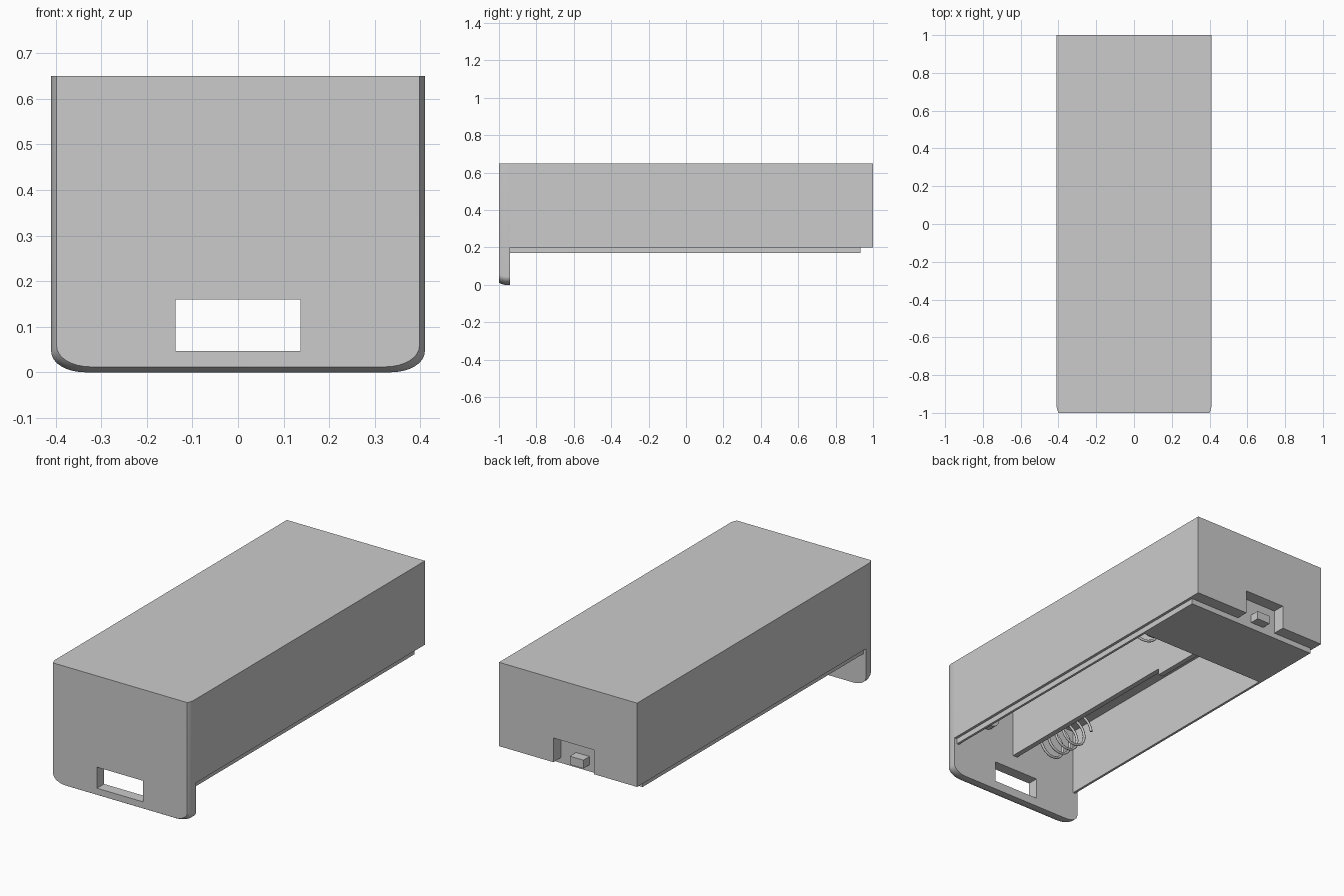
import bpy, bmesh, math

old = bpy.data.objects.get("Cube")
if old:
    bpy.data.objects.remove(old)

grey = bpy.data.materials.new("plain grey")
grey.use_nodes = True
colour = (0.6, 0.6, 0.6, 1)
grey.diffuse_color = colour
grey.node_tree.nodes["Principled BSDF"].inputs["Base Color"].default_value = colour


def finish(name, bm):
    bmesh.ops.recalc_face_normals(bm, faces=bm.faces)
    mesh = bpy.data.meshes.new(name)
    bm.to_mesh(mesh)
    bm.free()
    mesh.materials.append(grey)
    ob = bpy.data.objects.new(name, mesh)
    bpy.context.collection.objects.link(ob)
    return ob


def box(name, x, y, z):
    bm = bmesh.new()
    bmesh.ops.create_cube(bm, size=1)
    for v in bm.verts:
        for i, (lo, hi) in enumerate((x, y, z)):
            v.co[i] = lo if v.co[i] < 0 else hi
    return finish(name, bm)


def combine(target, other, operation):
    mod = target.modifiers.new(operation, 'BOOLEAN')
    mod.object, mod.operation, mod.solver = other, operation, 'EXACT'
    bpy.context.view_layer.objects.active = target
    bpy.ops.object.modifier_apply(modifier=mod.name)
    bpy.data.objects.remove(other)


def outline(inset):
    """Front plate outline: square top, rounded lower corners."""
    w, rx, rz, n = 0.41 - inset, 0.075, 0.045, 8
    right = [(w, 0.65)]
    for i in range(n + 1):
        a = math.pi / 2 * i / n
        right.append((w - rx + rx * math.cos(a), inset + rz - rz * math.sin(a)))
    return right + [(-x, z) for x, z in reversed(right)]


# Front plate with a softened front edge
bm = bmesh.new()
rings = []
for y, inset in ((-1, 0.012), (-0.99, 0.006), (-0.967, 0), (-0.93, 0)):
    rings.append([bm.verts.new((x, y, z)) for x, z in outline(inset)])
count = len(rings[0])
for a, b in zip(rings, rings[1:]):
    for i in range(count):
        j = (i + 1) % count
        bm.faces.new((a[i], a[j], b[j], b[i]))
bm.faces.new(rings[0])
bm.faces.new(rings[-1])
plate = finish("front_plate", bm)
combine(plate, box("slot", (-0.137, 0.137), (-1.1, -0.8), (0.047, 0.16)), 'DIFFERENCE')

# Housing with lower lip, two cell bays and rear notch
housing = box("housing", (-0.41, 0.41), (-0.94, 1), (0.2, 0.65))
combine(housing, box("lip", (-0.395, 0.395), (-0.94, 0.933), (0.17, 0.4)), 'UNION')
combine(housing, box("bays", (-0.382, 0.382), (-0.98, 0.54), (0.1, 0.53)), 'DIFFERENCE')
combine(housing, box("notch", (-0.155, 0.088), (0.933, 1.1), (0.1, 0.33)), 'DIFFERENCE')
combine(plate, box("rear_trim", (-0.5, 0.5), (-0.94, -0.8), (-0.1, 0.8)), 'DIFFERENCE')

# Divider between the bays, deeper near the back
box("divider", (-0.008, 0.02), (-0.94, 0.54), (0.24, 0.535))
box("divider_foot", (-0.008, 0.02), (0.22, 0.54), (0.205, 0.25))

# Latch tab in the rear notch
box("latch_tab", (-0.08, 0), (0.92, 0.985), (0.205, 0.25))


def spring(name, x, start, end):
    curve = bpy.data.curves.new(name, 'CURVE')
    curve.dimensions = '3D'
    curve.bevel_depth = 0.007
    curve.bevel_resolution = 2
    curve.use_fill_caps = True
    turns, per_turn = 4.5, 24
    n = int(turns * per_turn)
    line = curve.splines.new('POLY')
    line.points.add(n)
    for i, p in enumerate(line.points):
        a = 2 * math.pi * i / per_turn
        p.co = (x + 0.085 * math.cos(a), start + (end - start) * i / n,
                0.38 + 0.085 * math.sin(a), 1)
    curve.materials.append(grey)
    ob = bpy.data.objects.new(name, curve)
    bpy.context.collection.objects.link(ob)


def contact(name, x, y):
    bpy.ops.mesh.primitive_cylinder_add(vertices=24, radius=0.05, depth=0.06,
                                        location=(x, y, 0.38), rotation=(math.pi / 2, 0, 0))
    ob = bpy.context.object
    ob.name = name
    ob.data.materials.append(grey)
    bpy.ops.object.shade_smooth_by_angle()


# Opposed springs and contacts
spring("front_spring", -0.2, -0.935, -0.68)
spring("back_spring", 0.2, 0.535, 0.28)
contact("front_contact", 0.2, -0.925)
contact("back_contact", -0.2, 0.525)

bpy.ops.object.select_all(action='DESELECT')
plate.select_set(True)
bpy.context.view_layer.objects.active = plate
bpy.ops.object.shade_smooth_by_angle(angle=math.radians(35))
